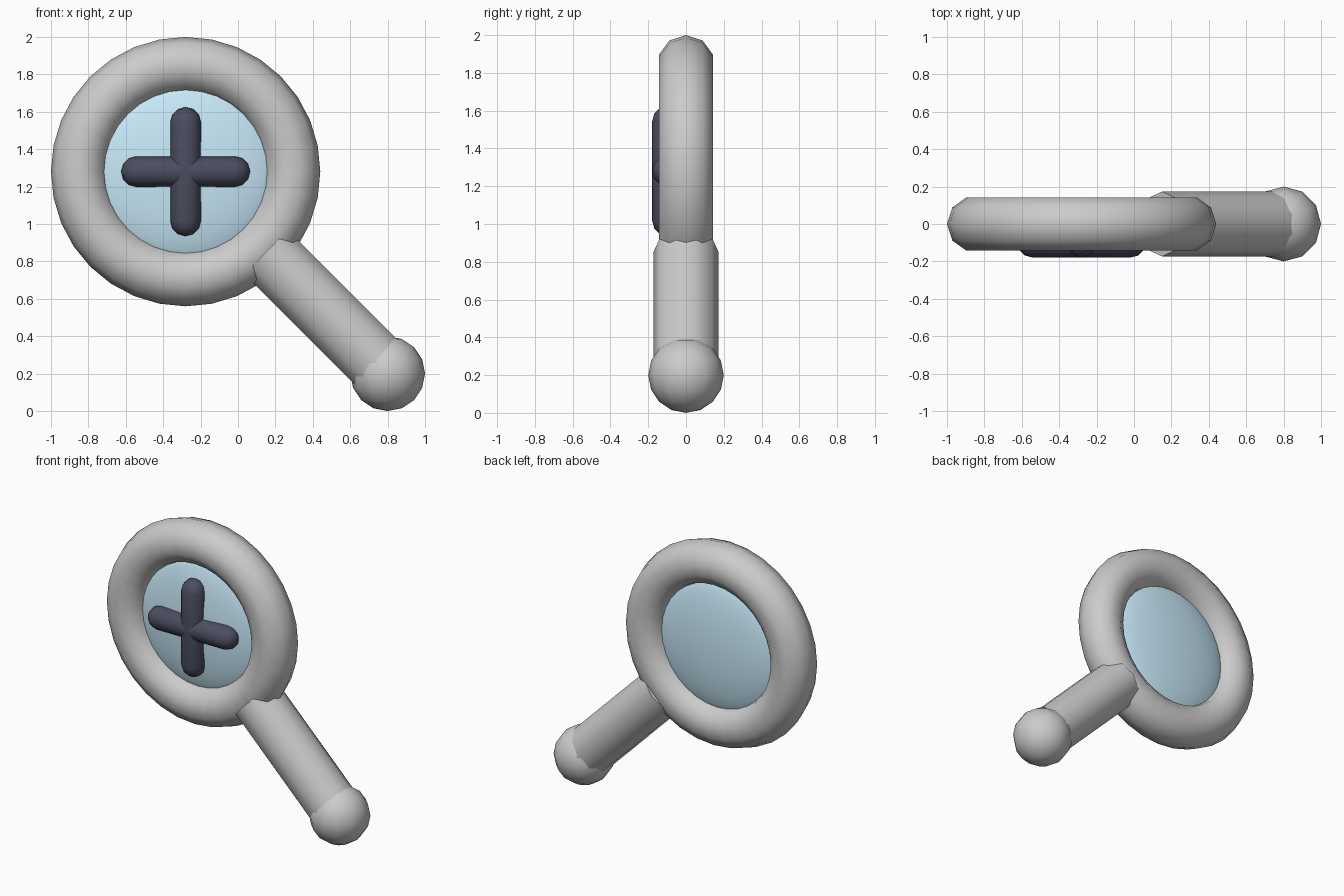
import bpy, bmesh
from math import pi, sin, cos, radians, sqrt

if "Cube" in bpy.data.objects:
    bpy.data.objects.remove(bpy.data.objects["Cube"])

CX, CZ = -0.28, 1.28   # lens centre


def material(name, rgb):
    m = bpy.data.materials.new(name)
    m.diffuse_color = (*rgb, 1)
    m.use_nodes = True
    m.node_tree.nodes["Principled BSDF"].inputs["Base Color"].default_value = m.diffuse_color
    return m


def finish(name, mat=None, angle=50):
    ob = bpy.context.object
    ob.name = name
    if mat:
        ob.data.materials.append(mat)
    bpy.ops.object.shade_smooth_by_angle(angle=radians(angle))
    return ob


def capsule(name, loc, rot, radius, half, mat, sides=12, cap=3):
    """Round-ended bar: a half-profile spun about its own z axis."""
    arc = [(radius * cos(a), half - radius + radius * sin(a))
           for a in (pi / 2 * i / cap for i in range(cap))]
    pts = [(0, half)] + arc[::-1] + [(r, -z) for r, z in arc] + [(0, -half)]
    bm = bmesh.new()
    vs = [bm.verts.new((0, r, z)) for r, z in pts]
    es = [bm.edges.new(p) for p in zip(vs, vs[1:])]
    bmesh.ops.spin(bm, geom=vs + es, cent=(0, 0, 0), axis=(0, 0, 1),
                   angle=2 * pi, steps=sides)
    bmesh.ops.remove_doubles(bm, verts=bm.verts, dist=1e-4)
    bmesh.ops.recalc_face_normals(bm, faces=bm.faces)
    me = bpy.data.meshes.new(name)
    bm.to_mesh(me)
    bm.free()
    ob = bpy.data.objects.new(name, me)
    ob.location, ob.rotation_euler = loc, rot
    bpy.context.collection.objects.link(ob)
    bpy.ops.object.select_all(action='DESELECT')
    ob.select_set(True)
    bpy.context.view_layer.objects.active = ob
    return finish(name, mat)


glass = material("glass_blue", (0.58, 0.82, 0.95))
dark = material("dark_slate", (0.07, 0.075, 0.115))

# Rim
bpy.ops.mesh.primitive_torus_add(major_radius=0.57, minor_radius=0.15,
                                 major_segments=32, minor_segments=10,
                                 location=(CX, 0, CZ), rotation=(pi / 2, 0, 0))
finish("rim")

# Lens: a flattened ball bulging both ways, its edge buried in the rim
bpy.ops.mesh.primitive_uv_sphere_add(segments=32, ring_count=16, radius=0.495,
                                     location=(CX, 0, CZ), rotation=(pi / 2, 0, 0))
bpy.context.object.scale = (1, 1, 0.22)
bpy.ops.object.transform_apply(location=False, rotation=True, scale=True)
finish("lens", glass, 180)

# Plus sign on the front of the lens
for name, rot in (("plus_upright", (0, 0, 0)), ("plus_crossbar", (0, pi / 2, 0))):
    capsule(name, (CX, -0.097, CZ), rot, 0.082, 0.345, dark)

# Handle, running diagonally from rim to knob
(x0, z0), (x1, z1) = (0.15, 0.85), (0.79, 0.21)
bpy.ops.mesh.primitive_cylinder_add(vertices=10, radius=0.173,
                                    depth=(x1 - x0) * sqrt(2),
                                    location=((x0 + x1) / 2, 0, (z0 + z1) / 2),
                                    rotation=(0, radians(135), 0))
finish("handle")

# Knob at the end of the handle
bpy.ops.mesh.primitive_uv_sphere_add(segments=12, ring_count=8, radius=0.2,
                                     location=(0.8, 0, 0.2))
finish("knob")
